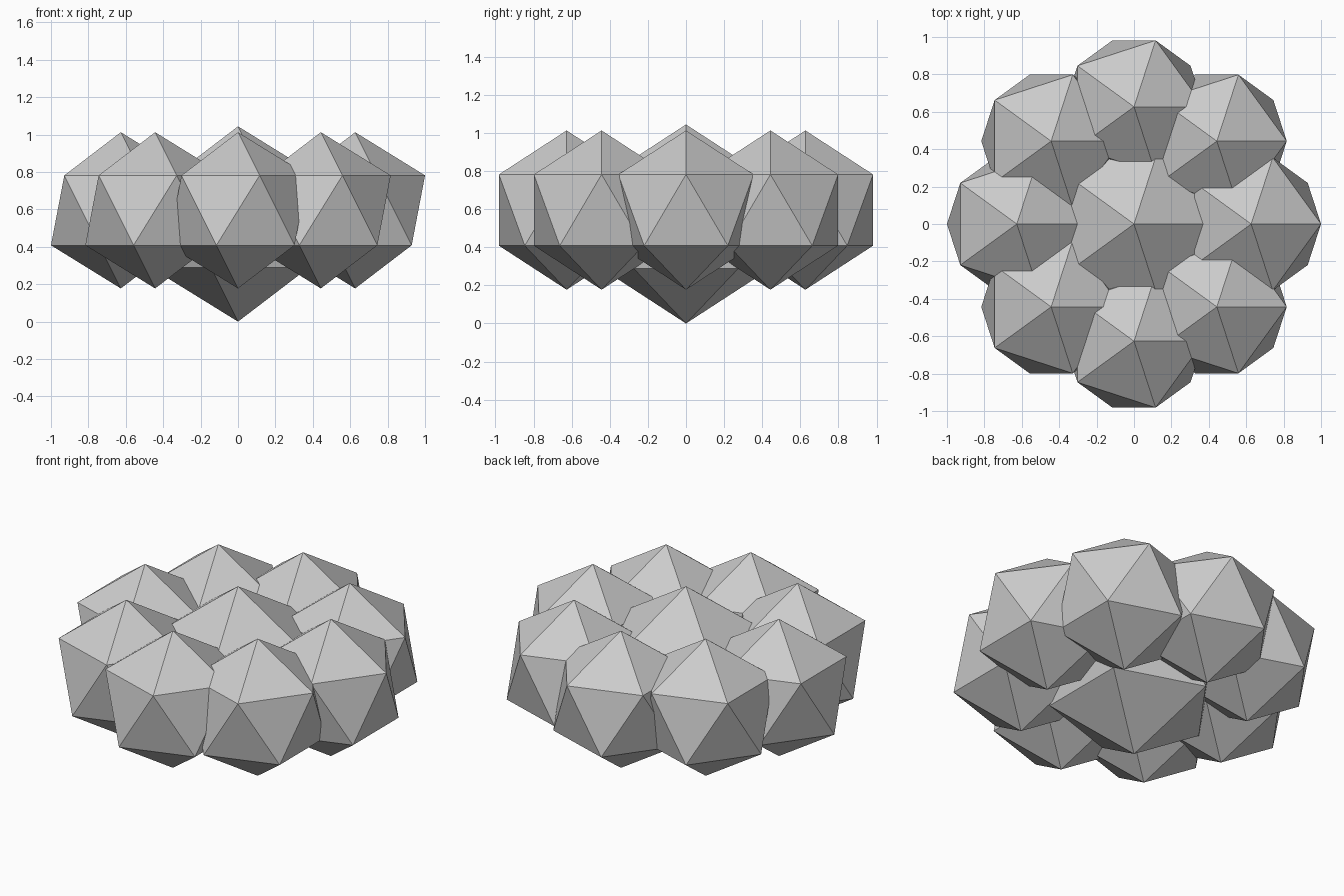
import bpy
from math import cos, sin, pi

if "Cube" in bpy.data.objects:
    bpy.data.objects.remove(bpy.data.objects["Cube"])


def lobe(name, radius, x, y, z):
    """Flat-shaded icosahedron standing on one vertex."""
    bpy.ops.mesh.primitive_ico_sphere_add(subdivisions=1, radius=radius, location=(x, y, z))
    bpy.context.object.name = name


RING_RADIUS = 0.6265
LOBE_RADIUS = 0.4176
CORE_RADIUS = 0.522

# Large central lobe, touching the ground with its lowest point
lobe("center_lobe", CORE_RADIUS, 0, 0, CORE_RADIUS)

# Ring of eight smaller overlapping lobes, all with the same orientation
for i in range(8):
    a = i * pi / 4
    lobe(f"outer_lobe_{i + 1}", LOBE_RADIUS, RING_RADIUS * cos(a), RING_RADIUS * sin(a), 0.595)
